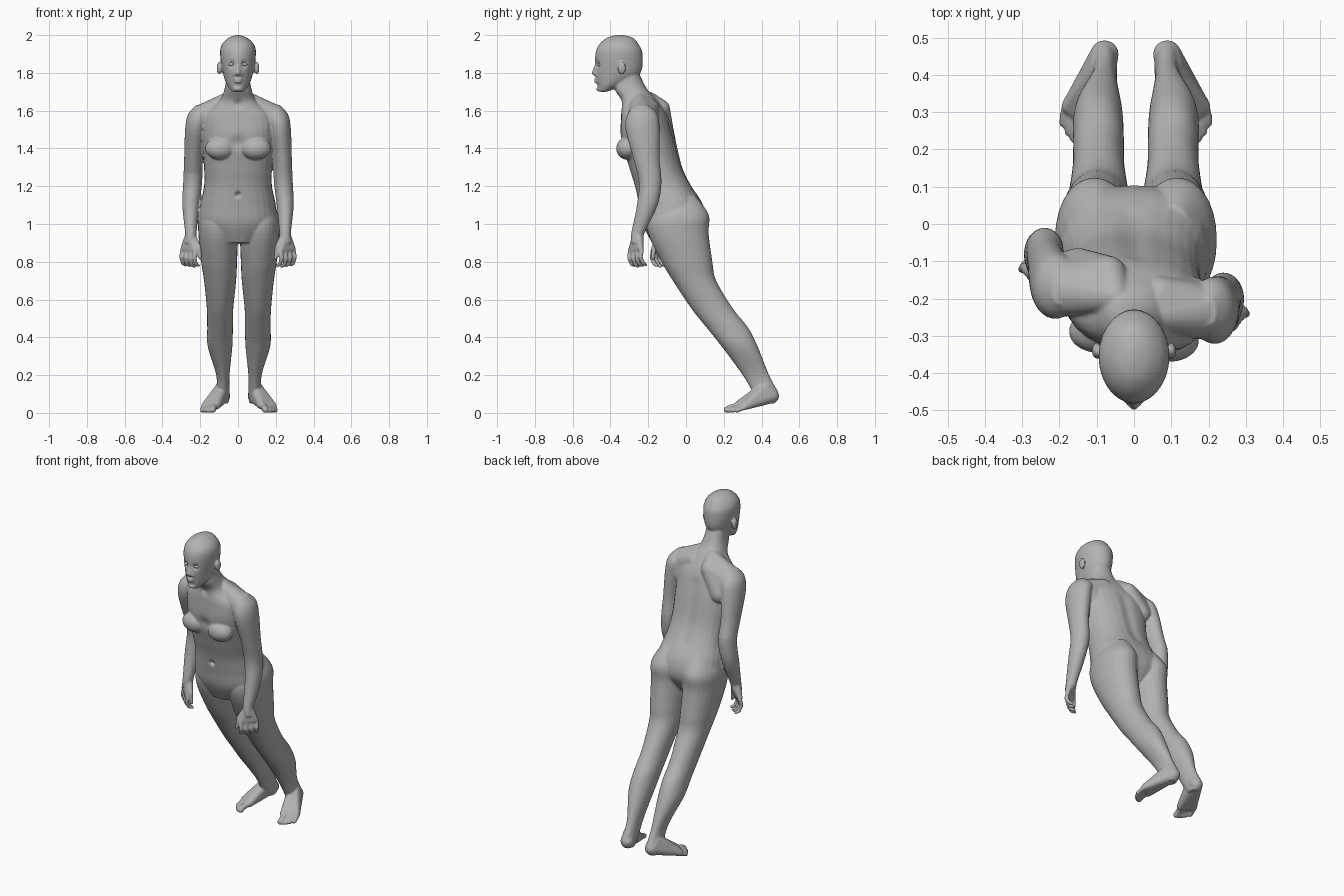
import bpy, bmesh, math
from mathutils import Vector

if "Cube" in bpy.data.objects:
    bpy.data.objects.remove(bpy.data.objects["Cube"])

skin = bpy.data.materials.new("grey skin")
skin.use_nodes = True
grey = (.45, .45, .45, 1)
skin.diffuse_color = grey
skin.node_tree.nodes["Principled BSDF"].inputs["Base Color"].default_value = grey

# Directions of an even unit ball, used for every rounded part
ball = bmesh.new()
bmesh.ops.create_icosphere(ball, subdivisions=3, radius=1)
DIRECTIONS = [vert.co.copy() for vert in ball.verts]
ball.free()

bm = bmesh.new()
SIDES = {"left": 1, "right": -1}
SEGMENTS = 28


def stay(point):
    return point


def clamp(value):
    return max(0, min(1, value))


def ring(height, half, front, back, middle=0):
    """One level cross-section of a body part."""
    return Vector((height, half, front, back, middle))


def spline(rows, steps=5):
    """Smooth in-between rows through the given rows."""
    smooth = []
    padded = [rows[0], *rows, rows[-1]]
    for before, start, end, after in zip(padded, padded[1:], padded[2:], padded[3:]):
        leave, arrive = (end - before) / 2, (after - start) / 2
        for step in range(steps):
            t = step / steps
            ease = t * t * (3 - 2 * t)
            smooth.append(start.lerp(end, ease) + leave * t * (1 - t) ** 2 - arrive * t * t * (1 - t))
    return smooth + [rows[-1]]


def loft(rows, place=stay, roundness=1):
    """Closed body through level rings; a lower roundness is boxier."""
    loops = []
    for height, half, front, back, middle in spline(rows):
        loop = []
        for k in range(SEGMENTS):
            angle = math.tau * k / SEGMENTS
            across, along = [math.copysign(abs(f(angle)) ** roundness, f(angle)) for f in (math.cos, math.sin)]
            point = Vector((middle + half * across, (front + back + (back - front) * along) / 2, height))
            loop.append(bm.verts.new(place(point)))
        loops.append(loop)
    for low, high in zip(loops, loops[1:]):
        for k in range(SEGMENTS):
            bm.faces.new((low[k - 1], low[k], high[k], high[k - 1]))
    bm.faces.new(loops[0][::-1])
    bm.faces.new(loops[-1])


def wrap(points):
    bmesh.ops.convex_hull(bm, input=[bm.verts.new(point) for point in points])


def blob(center, size):
    """Ellipsoid."""
    wrap([Vector(center) + Vector([a * b for a, b in zip(way, size)]) for way in DIRECTIONS])


def hull(balls, place=stay):
    """Convex skin stretched over balls given as x, y, z, radius."""
    wrap([place(Vector(center) + way * radius) for *center, radius in balls for way in DIRECTIONS])


def chain(balls, place):
    for pair in zip(balls, balls[1:]):
        hull(pair, place)


def twist(point):
    """Turn the upper body so that its left shoulder leads."""
    return point - Vector((0, .13 * point.x * clamp(2.5 * (point.z - 1.1)), 0))


# Torso and neck
loft([ring(height=.9, half=.1, front=-.18, back=.04),
      ring(height=1, half=.2, front=-.23, back=.1),
      ring(height=1.1, half=.2, front=-.25, back=.09),
      ring(height=1.2, half=.18, front=-.27, back=.03),
      ring(height=1.3, half=.18, front=-.3, back=-.02),
      ring(height=1.45, half=.19, front=-.34, back=-.06),
      ring(height=1.57, half=.18, front=-.34, back=-.1),
      ring(height=1.65, half=.1, front=-.34, back=-.15),
      ring(height=1.72, half=.07, front=-.38, back=-.21),
      ring(height=1.8, half=.06, front=-.38, back=-.25)], twist, roundness=.85)

# Head
loft([ring(height=1.7, half=.03, front=-.46, back=-.42),
      ring(height=1.74, half=.06, front=-.47, back=-.32),
      ring(height=1.8, half=.08, front=-.48, back=-.24),
      ring(height=1.9, half=.095, front=-.48, back=-.23),
      ring(height=1.95, half=.085, front=-.46, back=-.25),
      ring(height=1.985, half=.05, front=-.42, back=-.28),
      ring(height=2, half=.01, front=-.37, back=-.33)])

# Nose, lips, chin and ears
hull([(0, -.47, 1.85, .01), (0, -.49, 1.8, .01), (.02, -.47, 1.79, .01), (-.02, -.47, 1.79, .01)])
for lip_height in (1.753, 1.766):
    blob(center=(0, -.475, lip_height), size=(.022, .013, .006))
blob(center=(0, -.455, 1.715), size=(.025, .02, .014))
for side in SIDES.values():
    blob(center=(side * .1, -.34, 1.825), size=(.013, .022, .034))

for side in SIDES.values():
    def arm_side(point):
        """Mirror an arm; the right one hangs further back."""
        setback = 0 if side > 0 else .055 + .065 * clamp(3 * (1.6 - point.z))
        return Vector((side * point.x, point.y + setback, point.z))

    def leg_side(point):
        return Vector((side * point.x + .005, point.y, point.z))

    # Chest and sloping shoulder
    blob(center=(side * .095, -.3 - side * .012, 1.4), size=(.08, .058, .06))
    hull([(.05, -.25, 1.66, .04), (.07, -.19, 1.61, .05),
          (.185, -.235, 1.56, .075), (.15, -.21, 1.5, .07)], arm_side)

    # Arm
    loft([ring(height=1.63, half=.02, front=-.27, back=-.2, middle=.2),
          ring(height=1.58, half=.06, front=-.31, back=-.15, middle=.205),
          ring(height=1.5, half=.06, front=-.32, back=-.14, middle=.22),
          ring(height=1.35, half=.05, front=-.28, back=-.14, middle=.235),
          ring(height=1.22, half=.05, front=-.25, back=-.13, middle=.24),
          ring(height=1.1, half=.045, front=-.26, back=-.15, middle=.25),
          ring(height=.95, half=.03, front=-.29, back=-.22, middle=.25),
          ring(height=.9, half=.03, front=-.29, back=-.23, middle=.255)], arm_side)

    # Palm, curled fingers and thumb
    hull([(.25, -.255, .94, .03), (.227, -.29, .86, .016), (.29, -.24, .87, .015)], arm_side)
    for finger in range(4):
        knuckle = Vector((.225 + .023 * finger, -.295 + .02 * finger, .86))
        shorter = .004 * abs(finger - 1)
        middle_joint = knuckle + Vector((.006, -.006, shorter - .044))
        last_joint = middle_joint + Vector((-.008, .014, -.032))
        fingertip = last_joint + Vector((-.014, .014, -.008))
        chain([(*knuckle, .0125), (*middle_joint, .0115), (*last_joint, .0105), (*fingertip, .009)], arm_side)
    chain([(.23, -.27, .915, .018), (.208, -.29, .875, .014), (.2, -.295, .82, .01)], arm_side)

    # Leg and buttock
    loft([ring(height=.05, half=.03, front=.4, back=.47, middle=.085),
          ring(height=.1, half=.035, front=.36, back=.49, middle=.085),
          ring(height=.2, half=.035, front=.3, back=.44, middle=.085),
          ring(height=.35, half=.065, front=.19, back=.38, middle=.1),
          ring(height=.45, half=.068, front=.11, back=.33, middle=.1),
          ring(height=.55, half=.07, front=.03, back=.25, middle=.1),
          ring(height=.7, half=.085, front=-.07, back=.16, middle=.1),
          ring(height=.8, half=.095, front=-.13, back=.14, middle=.105),
          ring(height=.95, half=.105, front=-.2, back=.12, middle=.11),
          ring(height=1.05, half=.1, front=-.2, back=.12, middle=.11),
          ring(height=1.15, half=.05, front=-.13, back=.05, middle=.1)], leg_side, roundness=.95)

    # Foot and toes
    hull([(.084, .455, .09, .038), (.09, .42, .13, .036), (.12, .275, .04, .022),
          (.18, .315, .036, .02), (.105, .34, .08, .026)], leg_side)
    for toe in range(5):
        radius = .012 if toe else .017
        tip = Vector((.138 + .014 * toe, .215 + .0035 * toe * toe, radius))
        bend = tip + Vector((-.002, .022, .01))
        root = tip + Vector((-.012, .06, .022))
        chain([(*root, radius), (*bend, radius), (*tip, radius)], leg_side)

# Merge the parts into one skin
bmesh.ops.delete(bm, geom=[vert for vert in bm.verts if not vert.link_faces], context="VERTS")
bmesh.ops.recalc_face_normals(bm, faces=bm.faces[:])
parts = bpy.data.meshes.new("body")
bm.to_mesh(parts)
bm.free()
body = bpy.data.objects.new("body", parts)
bpy.context.scene.collection.objects.link(body)
fuse = body.modifiers.new("fuse", "REMESH")
fuse.mode = "VOXEL"
fuse.voxel_size = .0055
relax = body.modifiers.new("relax", "SMOOTH")
relax.iterations = 4
graph = bpy.context.evaluated_depsgraph_get()
fused = bpy.data.meshes.new_from_object(body.evaluated_get(graph))
body.modifiers.clear()
body.data = fused


def hollow(center, radius, depth):
    """Press a soft dent into the skin along y."""
    for vert in fused.vertices:
        away = (vert.co - Vector(center)).length / radius
        if away < 3:
            vert.co.y += depth * math.exp(-away * away)


# Navel, throat, breastbone, eye sockets and spine
hollow(center=(0, -.26, 1.155), radius=.013, depth=.02)
hollow(center=(0, -.345, 1.635), radius=.02, depth=.012)
hollow(center=(0, -.35, 1.43), radius=.035, depth=.014)
for side in SIDES.values():
    hollow(center=(side * .034, -.475, 1.845), radius=.017, depth=.015)
for bone in range(10):
    hollow(center=(0, .02 - .012 * bone, 1.2 + .036 * bone), radius=.03, depth=-.006)

fused.materials.clear()
fused.materials.append(skin)
fused.polygons.foreach_set("use_smooth", [True] * len(fused.polygons))

# Eyes
for name, side in SIDES.items():
    bpy.ops.mesh.primitive_uv_sphere_add(segments=20, ring_count=12, radius=.013,
                                         location=(side * .034, -.456, 1.845))
    eye = bpy.context.object
    eye.name = name + "_eye"
    eye.scale = (1.2, 1, .75)
    eye.data.materials.append(skin)
    bpy.ops.object.shade_smooth()
